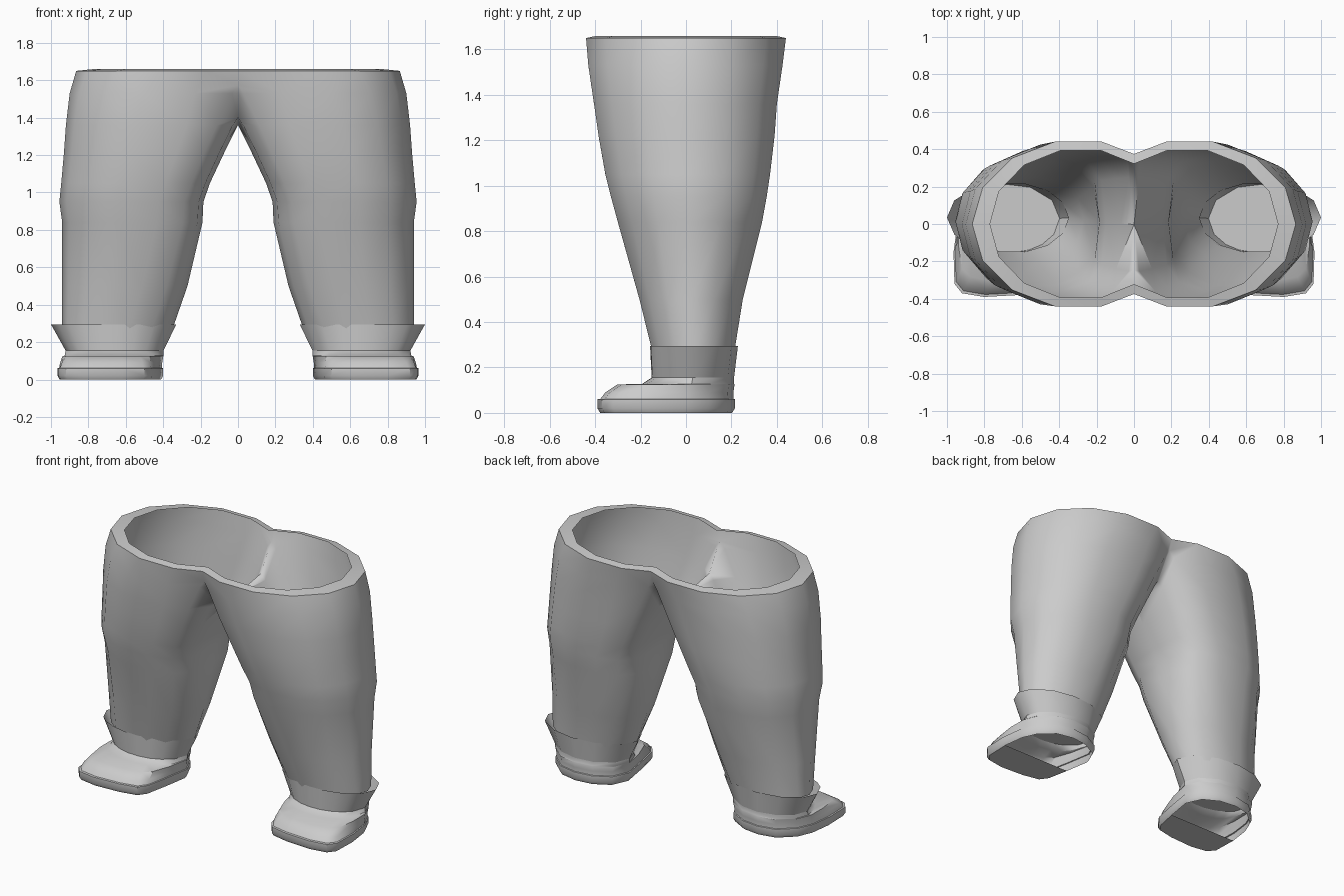
import bpy, bmesh
from math import sin, cos, pi, radians, copysign

if "Cube" in bpy.data.objects:
    bpy.data.objects.remove(bpy.data.objects["Cube"])

SIDES = 14


def power(v, p):
    return copysign(abs(v) ** p, v)


def leg_ring(z, x0, x1, y0, y1, p=1.0):
    """Ellipse whose inner half gets flatter as p drops below 1."""
    cx, cy, rx, ry = (x0 + x1) / 2, (y0 + y1) / 2, (x1 - x0) / 2, (y1 - y0) / 1.95
    pts = []
    for i in range(SIDES):
        c, s = cos(2 * pi * i / SIDES), sin(2 * pi * i / SIDES)
        k = p if c < 0 else 1.0
        pts.append((cx + rx * power(c, k), cy + ry * min(0.975, max(-0.975, power(s, k))), z))
    return pts


def loft(bm, rings):
    rows = [[bm.verts.new(p) for p in r] for r in rings]
    for a, b in zip(rows, rows[1:]):
        n = len(a)
        for i in range(n):
            bm.faces.new((a[i], a[(i + 1) % n], b[(i + 1) % n], b[i]))
    return rows


def finish(bm, name):
    """Make a mirrored, smooth-shaded object."""
    me = bpy.data.meshes.new(name)
    bm.to_mesh(me)
    bm.free()
    ob = bpy.data.objects.new(name, me)
    bpy.context.collection.objects.link(ob)
    bpy.ops.object.select_all(action='DESELECT')
    ob.select_set(True)
    bpy.context.view_layer.objects.active = ob
    bpy.ops.object.shade_smooth_by_angle(angle=radians(40))
    mir = ob.modifiers.new("mirror", 'MIRROR')
    mir.merge_threshold = 0.001
    return ob


# Trousers: one open leg, trimmed at the centre line and mirrored
leg_rings = [  # z, x0, x1, y0, y1, flatness
    (0.27, 0.35, 0.94, -0.148, 0.213, 1),
    (0.50, 0.27, 0.94, -0.205, 0.25, 0.85),
    (0.84, 0.19, 0.94, -0.30, 0.335, 0.7),
    (0.95, 0.185, 0.955, -0.33, 0.355, 0.65),
    (1.05, 0.15, 0.945, -0.355, 0.37, 0.6),
    (1.22, 0.07, 0.93, -0.385, 0.39, 0.6),
    (1.36, 0.00, 0.92, -0.405, 0.40, 0.6),
    (1.53, -0.13, 0.90, -0.43, 0.425, 0.8),
    (1.65, -0.27, 0.865, -0.44, 0.44, 1),
    (1.66, -0.20, 0.77, -0.393, 0.393, 1),   # waistband lip
]
bm = bmesh.new()
loft(bm, [leg_ring(*r) for r in leg_rings])
bmesh.ops.bisect_plane(bm, geom=bm.verts[:] + bm.edges[:] + bm.faces[:],
                       plane_co=(0, 0, 0), plane_no=(1, 0, 0), clear_inner=True)
finish(bm, "trousers")

# Boots: sole outline blended up into the round shaft and flared cuff
outline = [(0.965, -0.15), (0.945, 0.0), (0.90, 0.10), (0.80, 0.19), (0.68, 0.215),
           (0.56, 0.20), (0.45, 0.14), (0.40, 0.03), (0.43, -0.15), (0.46, -0.30),
           (0.50, -0.355), (0.62, -0.38), (0.80, -0.39), (0.92, -0.37), (0.96, -0.32)]
angles = [-28, 0, 28, 58, 86, 114, 148, 180, 208, 230, 248, 265, 282, 300, 316]


def shaft(z, cx, cy, rx, ry):
    return [(cx + rx * cos(radians(a)), cy + ry * sin(radians(a)), z) for a in angles]


def blend(t, z, s=1.0):
    ankle = shaft(0, 0.66, 0.03, 0.262, 0.182)
    return [(0.68 + (x + (q[0] - x) * t - 0.68) * s,
             -0.08 + (y + (q[1] - y) * t + 0.08) * s, z)
            for (x, y), q in zip(outline, ankle)]


bm = bmesh.new()
rows = loft(bm, [
    blend(0, 0.0, 0.96), blend(0, 0.02), blend(0, 0.06),         # sole band
    blend(0.03, 0.062, 0.98), blend(0.12, 0.09, 0.98),
    blend(0.36, 0.125), blend(0.82, 0.128), blend(1, 0.155),     # toe and instep
    shaft(0.295, 0.665, 0.035, 0.335, 0.194),                    # cuff
])
# Toe plate under the front of the sole; the heel stays open
b = rows[0]
bm.faces.new([b[0]] + b[:7:-1])
# Inner floor closing the shaft at the ankle
bm.faces.new(rows[7])
finish(bm, "boots")
